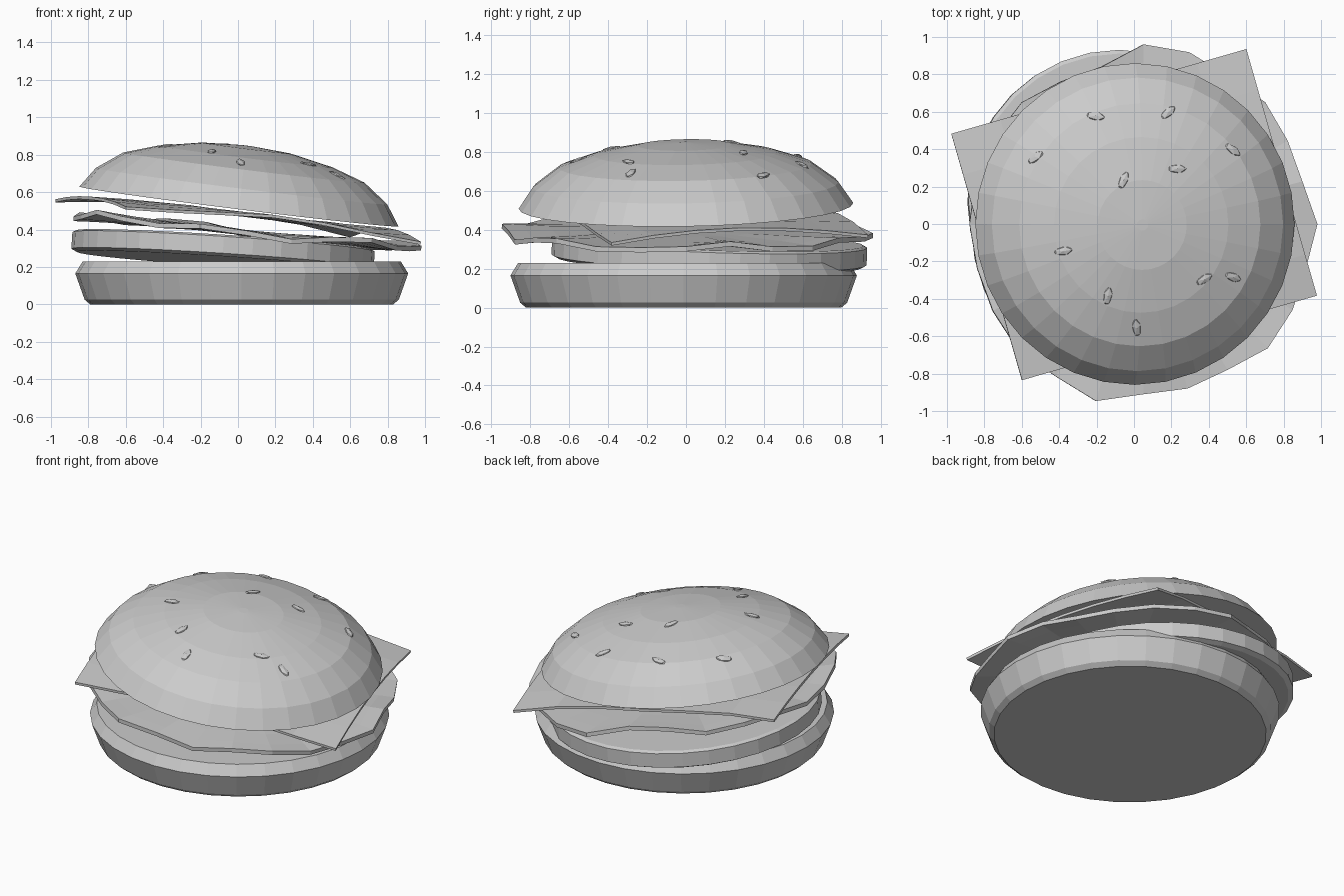
import bpy, bmesh, math
from mathutils import Vector, Euler

if "Cube" in bpy.data.objects:
    bpy.data.objects.remove(bpy.data.objects["Cube"])

SEG = 32


def finish(name, bm, loc=(0, 0, 0), rot=(0, 0, 0)):
    bmesh.ops.recalc_face_normals(bm, faces=bm.faces[:])
    me = bpy.data.meshes.new(name)
    bm.to_mesh(me)
    bm.free()
    ob = bpy.data.objects.new(name, me)
    ob.location, ob.rotation_euler = loc, rot
    bpy.context.collection.objects.link(ob)
    return ob


def lathe(name, profile, loc, rot=(0, 0, 0)):
    """Spin (radius, z) points into a closed, flat-faced solid."""
    bm = bmesh.new()
    rings = []
    for r, z in profile:
        rings.append([bm.verts.new((r * math.cos(2 * math.pi * i / SEG),
                                    r * math.sin(2 * math.pi * i / SEG), z)) for i in range(SEG)])
    for a, b in zip(rings, rings[1:]):
        for i in range(SEG):
            j = (i + 1) % SEG
            bm.faces.new((a[i], a[j], b[j], b[i]))
    bm.faces.new(rings[0])
    bm.faces.new(rings[-1])
    return finish(name, bm, loc, rot)


def thicken(ob, t):
    m = ob.modifiers.new("thickness", 'SOLIDIFY')
    m.thickness, m.offset = t, 0


# Bottom bun
lathe("bottom_bun", [(0.81, 0), (0.84, 0.025), (0.89, 0.165), (0.85, 0.23)], (0.02, -0.012, 0))

# Patty, slightly off centre and tilted
lathe("patty", [(0.78, -0.06), (0.81, -0.045), (0.81, 0.045), (0.79, 0.055)],
      (-0.08, 0.12, 0.29), (math.radians(-2), math.radians(3.7), 0))

# Lettuce: wavy irregular leaf, one radius every 15 degrees
radii = [.93, .88, .89, .92, .91, .95, .96, .87, .88, .92, .92, .93,
         .93, .92, .93, .95, .94, .98, .91, .91, .90, .94, .92, .90]
bm = bmesh.new()
hub = bm.verts.new((0, 0, 0.385))
prev = None
for f in (0.4, 0.75, 0.9, 1.0):
    ring = []
    for i, r in enumerate(radii):
        a = math.radians(15 * i)
        x, y = 0.05 + r * f * math.cos(a), r * f * math.sin(a)
        wave = 0.018 * f ** 3 * (math.sin(i * 1.9) + 0.6 * math.sin(i * 0.9 + 1))
        ring.append(bm.verts.new((x, y, 0.39 - 0.1 * x + wave)))
    for i in range(24):
        j = (i + 1) % 24
        if prev:
            bm.faces.new((prev[i], prev[j], ring[j], ring[i]))
        else:
            bm.faces.new((hub, ring[i], ring[j]))
    prev = ring
thicken(finish("lettuce", bm), 0.025)

# Cheese: rectangular slice with drooping corners
bm = bmesh.new()
bmesh.ops.create_grid(bm, x_segments=6, y_segments=6, size=1)
turn = math.radians(16)
for v in bm.verts:
    u, w = v.co.x, v.co.y
    droop = 0.045 * (u * u * w * w) + 0.008 * math.sin(5 * u + 2 * w)
    px, py = u * 0.82, w * 0.685
    x = px * math.cos(turn) - py * math.sin(turn)
    y = 0.05 + px * math.sin(turn) + py * math.cos(turn)
    v.co = (x, y, 0.485 - 0.115 * x - droop)
thicken(finish("cheese", bm), 0.016)

# Top bun: tilted dome with a flat underside
dome = [(0.86, 0), (0.785, 0.11), (0.65, 0.21), (0.47, 0.27), (0.24, 0.315), (0.03, 0.328)]
top_loc = Vector((0.005, 0, 0.523))
top_rot = Euler((math.radians(1), math.radians(7.1), 0))
lathe("top_bun", dome, top_loc, top_rot)


def dome_point(r):
    """Height and slope angle of the dome surface at radius r."""
    for (r0, z0), (r1, z1) in zip(dome, dome[1:]):
        if r >= r1:
            return z0 + (z1 - z0) * (r0 - r) / (r0 - r1), math.atan2(z1 - z0, r0 - r1)
    return dome[-1][1], 0


# Sesame seeds lying on the dome: x, y, heading in degrees
seeds = [(-.20, .58, -10), (.19, .60, 40), (.23, .30, 0), (.54, .40, -35), (-.52, .36, 35),
         (-.06, .24, 65), (-.38, -.14, 10), (-.14, -.38, 80), (.02, -.55, 100),
         (.38, -.29, 30), (.54, -.28, -20)]
mat = top_rot.to_matrix()
for k, (x, y, heading) in enumerate(seeds):
    lx = x - 0.04
    r, a = math.hypot(lx, y), math.atan2(y, lx)
    z, slope = dome_point(r)
    bm = bmesh.new()
    bmesh.ops.create_icosphere(bm, subdivisions=1, radius=1)
    for v in bm.verts:
        v.co = (v.co.x * 0.055, v.co.y * 0.025, v.co.z * 0.012)
    tilt = (Euler((0, 0, a)).to_matrix() @ Euler((0, slope, 0)).to_matrix()
            @ Euler((0, 0, math.radians(heading) - a)).to_matrix())
    finish(f"seed_{k + 1}", bm, top_loc + mat @ Vector((lx, y, z)), (mat @ tilt).to_euler())
